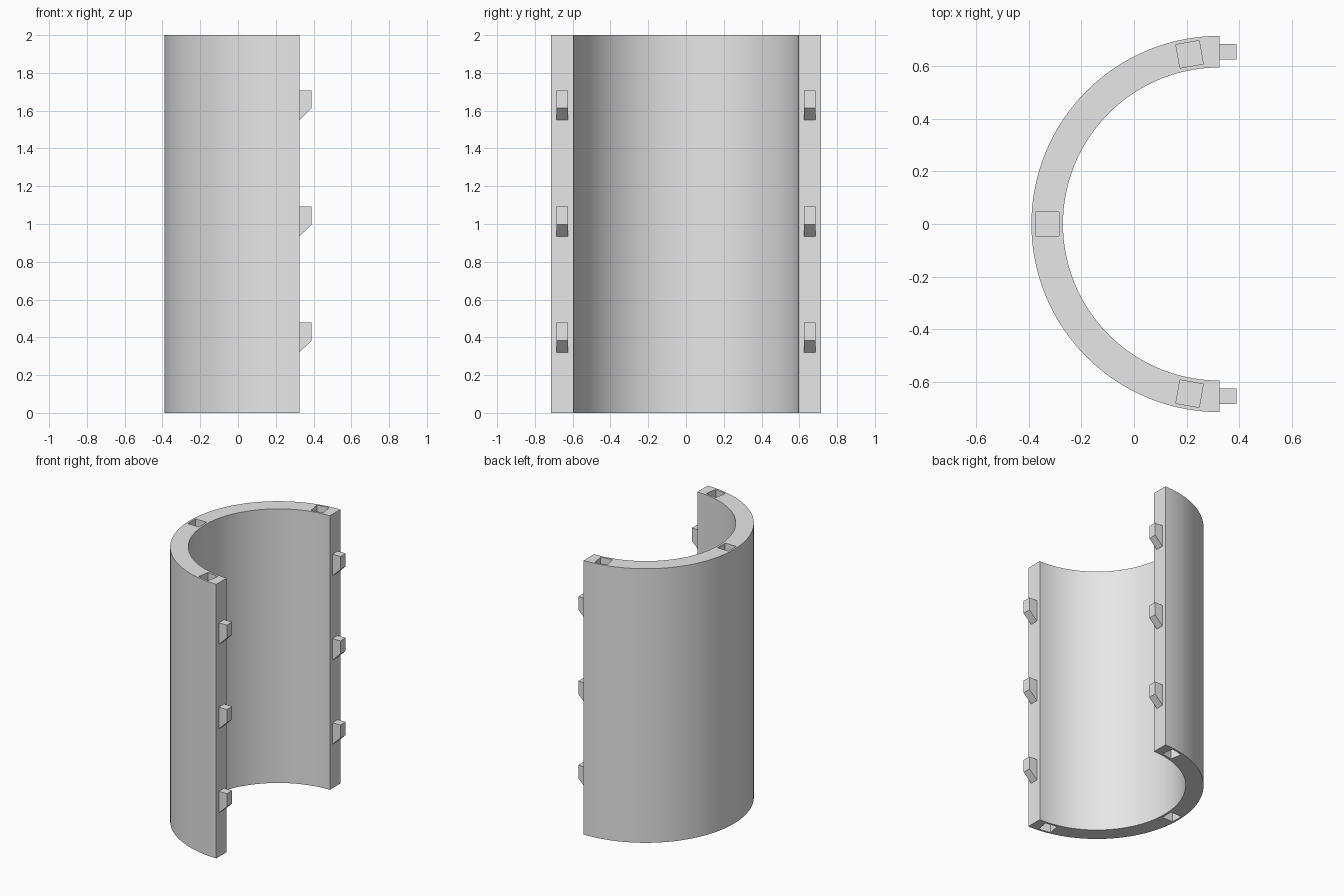
import bpy
import bmesh
from math import sin, cos, pi, radians
from mathutils import Matrix, Vector

cube = bpy.data.objects.get("Cube")
if cube:
    bpy.data.objects.remove(cube, do_unlink=True)

AXIS_X = 0.325
OUTER, INNER, HEIGHT = 0.715, 0.595, 2.0
MID = (OUTER + INNER) / 2
SEGMENTS = 72

grey = bpy.data.materials.new("plain grey")
grey.use_nodes = True
grey.diffuse_color = (0.8, 0.8, 0.8, 1)
grey.node_tree.nodes["Principled BSDF"].inputs["Base Color"].default_value = (0.8, 0.8, 0.8, 1)


def make_object(name, bm):
    bmesh.ops.recalc_face_normals(bm, faces=bm.faces)
    mesh = bpy.data.meshes.new(name)
    bm.to_mesh(mesh)
    bm.free()
    mesh.materials.append(grey)
    obj = bpy.data.objects.new(name, mesh)
    bpy.context.collection.objects.link(obj)
    return obj


def extrude_profile(name, points, direction):
    bm = bmesh.new()
    face = bm.faces.new([bm.verts.new(p) for p in points])
    result = bmesh.ops.extrude_face_region(bm, geom=[face], use_keep_orig=True)
    verts = [v for v in result["geom"] if isinstance(v, bmesh.types.BMVert)]
    bmesh.ops.translate(bm, verts=verts, vec=direction)
    return make_object(name, bm)


def arc(radius):
    angles = [pi / 2 + pi * i / SEGMENTS for i in range(SEGMENTS + 1)]
    return [(AXIS_X + radius * cos(a), radius * sin(a), 0) for a in angles]


# Half-round shell
shell = extrude_profile("half_shell", arc(OUTER) + arc(INNER)[::-1], (0, 0, HEIGHT))

# Square pockets in both ends of the shell
bm = bmesh.new()
for degrees in (100, 180, 260):
    a = radians(degrees)
    for z in (0, HEIGHT):
        place = (Matrix.Translation((AXIS_X + MID * cos(a), MID * sin(a), z))
                 @ Matrix.Rotation(a, 4, "Z") @ Matrix.Diagonal((0.09, 0.09, 0.2, 1)))
        bmesh.ops.create_cube(bm, size=1, matrix=place)
cutter = make_object("pocket_cutter", bm)
cutter.hide_render = True

pockets = shell.modifiers.new("pockets", "BOOLEAN")
pockets.operation = "DIFFERENCE"
pockets.solver = "EXACT"
pockets.object = cutter
bpy.ops.object.select_all(action="DESELECT")
shell.select_set(True)
bpy.context.view_layer.objects.active = shell
bpy.ops.object.modifier_apply(modifier="pockets")
bpy.data.objects.remove(cutter, do_unlink=True)
bpy.ops.object.shade_smooth_by_angle(angle=radians(30))

# Locking pegs with sloped undersides along both straight edges
for side, y in (("front", -MID), ("back", MID)):
    for level, top in (("lower", 0.478), ("middle", 1.092), ("upper", 1.708)):
        profile = [(AXIS_X, top), (0.39, top), (0.39, top - 0.095), (AXIS_X, top - 0.158)]
        points = [Vector((x, y - 0.03, z)) for x, z in profile]
        extrude_profile(f"{side}_{level}_peg", points, (0, 0.06, 0))
